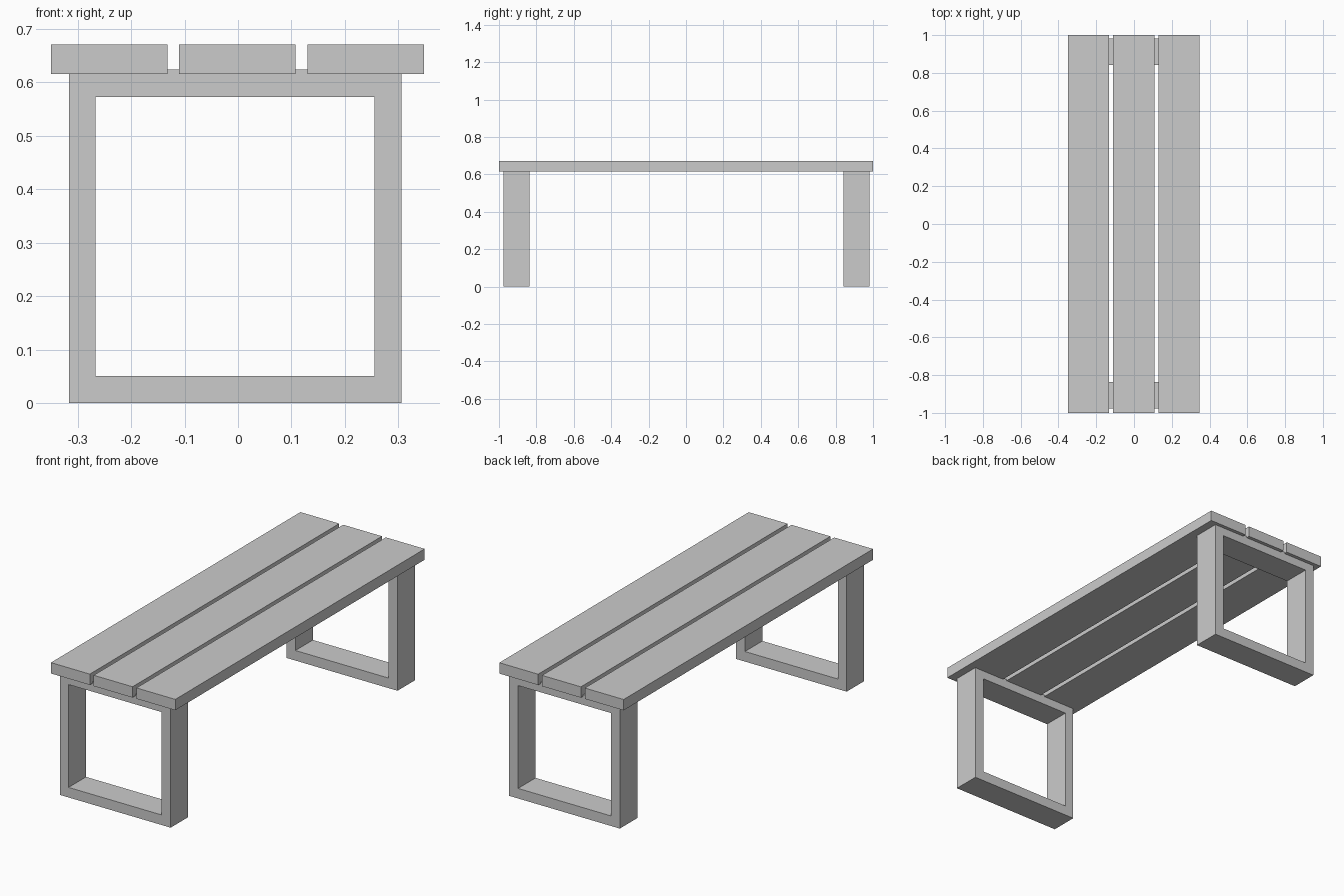
import bpy, bmesh

if "Cube" in bpy.data.objects:
    bpy.data.objects.remove(bpy.data.objects["Cube"])


def new_object(name, bm):
    bmesh.ops.recalc_face_normals(bm, faces=bm.faces)
    mesh = bpy.data.meshes.new(name)
    bm.to_mesh(mesh)
    bm.free()
    obj = bpy.data.objects.new(name, mesh)
    bpy.context.collection.objects.link(obj)
    return obj


def box(name, x0, x1, y0, y1, z0, z1):
    bm = bmesh.new()
    bmesh.ops.create_cube(bm, size=1)
    bmesh.ops.scale(bm, verts=bm.verts, vec=(x1 - x0, y1 - y0, z1 - z0))
    bmesh.ops.translate(bm, verts=bm.verts,
                        vec=((x0 + x1) / 2, (y0 + y1) / 2, (z0 + z1) / 2))
    return new_object(name, bm)


def square_frame(name, outer, inner, y0, y1):
    """Closed rectangular loop; outer and inner are (x0, x1, z0, z1)."""
    def ring(rect, y):
        x0, x1, z0, z1 = rect
        return [bm.verts.new((x, y, z))
                for x, z in ((x0, z0), (x1, z0), (x1, z1), (x0, z1))]

    bm = bmesh.new()
    rings = [ring(outer, y0), ring(outer, y1), ring(inner, y1), ring(inner, y0)]
    for a, b in zip(rings, rings[1:] + rings[:1]):
        for i in range(4):
            j = (i + 1) % 4
            bm.faces.new((a[i], a[j], b[j], b[i]))
    return new_object(name, bm)


# Seat: three long planks with narrow gaps
for name, x in (("left", -0.241), ("middle", -0.001), ("right", 0.239)):
    box(f"{name}_seat_plank", x - 0.109, x + 0.109, -1, 1, 0.616, 0.671)

# Legs: a square frame under each end, let slightly into the planks
OUTER = (-0.316, 0.306, 0.0, 0.624)
INNER = (-0.267, 0.255, 0.051, 0.573)
for name, y in (("front", -0.907), ("back", 0.912)):
    square_frame(f"{name}_leg_frame", OUTER, INNER, y - 0.07, y + 0.07)
